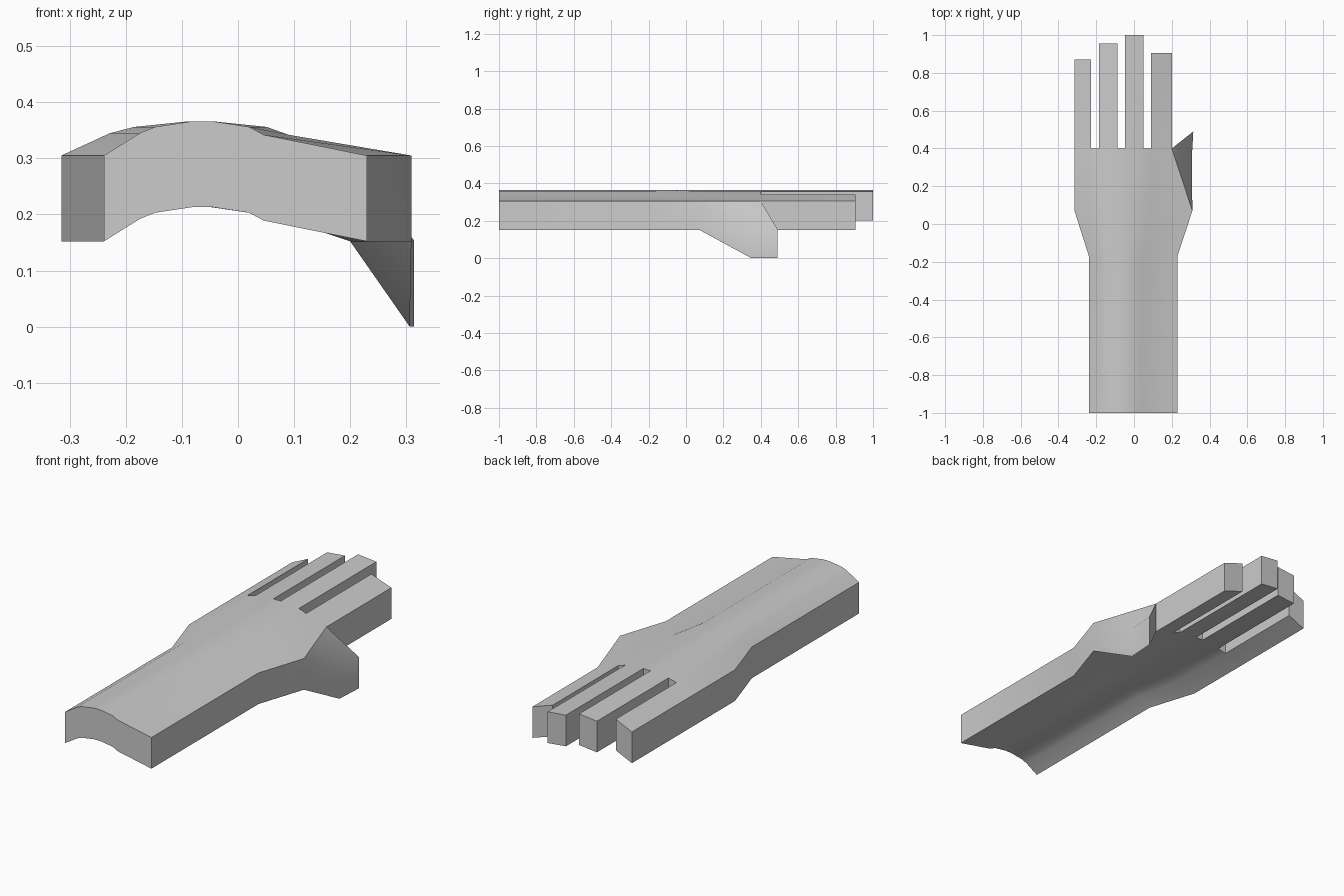
import bpy, bmesh

if "Cube" in bpy.data.objects:
    bpy.data.objects.remove(bpy.data.objects["Cube"])

THICK = 0.153
# Arched cross-section: heights shared by every row of the forearm and palm
Z = [0.305, 0.345, 0.356, 0.366, 0.366, 0.356, 0.342, 0.305]
ARM_X = [-0.239, -0.175, -0.148, -0.082, -0.045, 0.02, 0.046, 0.23]
PALM_X = [-0.315, -0.228, -0.185, -0.088, -0.048, 0.051, 0.09, 0.309]
KNUCKLE_X = PALM_X[:-1] + [0.2]
ROWS = [(-1.0, ARM_X), (-0.17, ARM_X), (0.07, PALM_X), (0.4, KNUCKLE_X)]
FINGER_TIPS = [0.87, 0.955, 1.0, 0.905]   # little, ring, middle, index

bm = bmesh.new()

# Upper surface of forearm, wrist and palm
grid = [[bm.verts.new((x, y, z)) for x, z in zip(xs, Z)] for y, xs in ROWS]
for a, b in zip(grid, grid[1:]):
    for i in range(7):
        bm.faces.new((a[i], a[i + 1], b[i + 1], b[i]))

# Fingers continue every second strip of the palm
for n, tip in enumerate(FINGER_TIPS):
    l, r = grid[-1][2 * n:2 * n + 2]
    tl, tr = (bm.verts.new((v.co.x, tip, v.co.z)) for v in (l, r))
    bm.faces.new((l, r, tr, tl))

# Thumb folds down from the palm edge
root, web = grid[2][-1], grid[3][-1]
t1 = bm.verts.new((0.306, 0.35, THICK))
t2 = bm.verts.new((0.314, 0.49, THICK))
bm.faces.new((root, t1, web))
bm.faces.new((web, t1, t2))

# Underside and side walls: same sheet dropped by the thickness
top_faces = list(bm.faces)
edge_loops = [e.link_loops[0] for e in bm.edges if e.is_boundary]
walls = [(l.vert, l.link_loop_next.vert) for l in edge_loops]
low = {v: bm.verts.new((v.co.x, v.co.y, v.co.z - THICK)) for v in list(bm.verts)}
for f in top_faces:
    bm.faces.new([low[v] for v in reversed(f.verts)])
for a, b in walls:
    bm.faces.new((b, a, low[a], low[b]))
bmesh.ops.recalc_face_normals(bm, faces=bm.faces[:])

mesh = bpy.data.meshes.new("hand_and_forearm")
bm.to_mesh(mesh)
bm.free()
hand = bpy.data.objects.new("hand_and_forearm", mesh)
bpy.context.collection.objects.link(hand)
bpy.context.view_layer.objects.active = hand
hand.select_set(True)
bpy.ops.object.shade_smooth_by_angle(angle=0.7)
